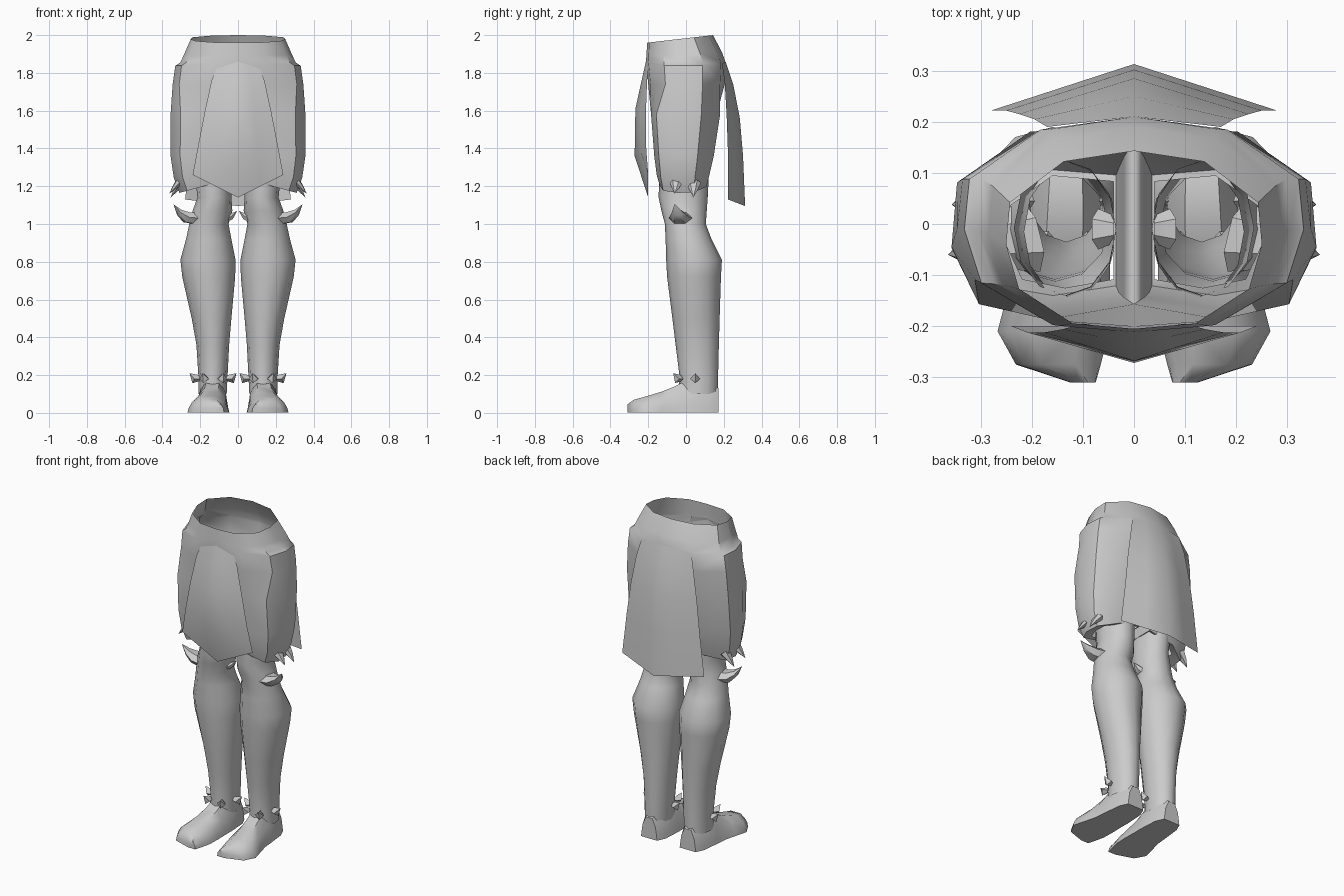
import bpy, bmesh, math
from mathutils import Vector

cube = bpy.data.objects.get("Cube")
if cube:
    bpy.data.objects.remove(cube, do_unlink=True)

GREY = (0.6, 0.6, 0.6, 1.0)
mat = bpy.data.materials.new("plain grey")
mat.use_nodes = True
mat.diffuse_color = GREY
mat.node_tree.nodes["Principled BSDF"].inputs["Base Color"].default_value = GREY


def finish(name, bm, angle=40):
    """Turn a left-hand half into a mirrored, shaded object."""
    bmesh.ops.recalc_face_normals(bm, faces=bm.faces)
    me = bpy.data.meshes.new(name)
    bm.to_mesh(me)
    bm.free()
    ob = bpy.data.objects.new(name, me)
    bpy.context.collection.objects.link(ob)
    me.materials.append(mat)
    bpy.ops.object.select_all(action='DESELECT')
    ob.select_set(True)
    bpy.context.view_layer.objects.active = ob
    bpy.ops.object.shade_smooth_by_angle(angle=math.radians(angle))
    mod = ob.modifiers.new("Mirror", 'MIRROR')
    mod.merge_threshold = 0.0005
    return ob


def bridge(bm, a, b, closed=True):
    n = len(a)
    for i in range(n if closed else n - 1):
        j = (i + 1) % n
        bm.faces.new((a[i], a[j], b[j], b[i]))


def loft(bm, rings, closed=True, caps=(False, False)):
    rows = [[bm.verts.new(p) for p in r] for r in rings]
    for a, b in zip(rows, rows[1:]):
        bridge(bm, a, b, closed)
    if caps[0]:
        bm.faces.new(rows[0])
    if caps[1]:
        bm.faces.new(rows[-1])
    return rows


def spike(bm, path, radii, sides=6, flat=1.0):
    """Tapered thorn along a path, ending in a point."""
    axis = (Vector(path[-1]) - Vector(path[0])).normalized()
    side = axis.cross(Vector((0, 0, 1))).normalized()
    up = side.cross(axis)
    rings = []
    for p, r in zip(path, radii):
        rings.append([Vector(p) + r * (side * math.cos(t) + up * flat * math.sin(t))
                      for t in (2 * math.pi * k / sides for k in range(sides))])
    rows = loft(bm, rings, caps=(True, False))
    tip = bm.verts.new(path[-1])
    last = rows[-1]
    for i in range(sides):
        bm.faces.new((last[i], last[(i + 1) % sides], tip))


# Hips and shorts: open half rings above the crotch, closed legs below
HIP = [(0, -1), (.48, -.94), (.9, -.55), (1, -.05), (.97, .42), (.55, .88), (0, 1)]
LEG = [(0, -.85), (.45, -1), (.85, -.85), (1, -.25), (.97, .42), (.57, .95), (0, .85),
       (0, .45), (0, 0), (0, -.45)]


def ring(shape, z, x0, x1, y0, y1, slope=0.0, tilt=0.0):
    return [(x0 + u * (x1 - x0), (y0 + y1) / 2 + v * (y1 - y0) / 2,
             z + slope * v + tilt * u) for u, v in shape]


bm = bmesh.new()
hips = loft(bm, [
    ring(HIP, 1.98, 0, .25, -.205, .143, .02),
    ring(HIP, 1.90, 0, .285, -.21, .19, .01),
    ring(HIP, 1.855, 0, .305, -.212, .21),
    ring(HIP, 1.838, 0, .332, -.21, .21),
    ring(HIP, 1.74, 0, .346, -.2, .205)], closed=False)
legs = loft(bm, [
    ring(LEG, 1.58, 0, .357, -.185, .19),
    ring(LEG, 1.36, .02, .357, -.168, .155),
    ring(LEG, 1.27, .03, .34, -.155, .13, tilt=-.025),
    ring(LEG, 1.24, .035, .31, -.14, .115, tilt=-.075),
    ring(LEG, 1.24, .04, .25, -.125, .1, tilt=-.05)])
bridge(bm, hips[-1], legs[0][:7], closed=False)
finish("hips_and_shorts", bm)

# Lower legs: (height, inner x, outer x, front y, back y)
bm = bmesh.new()
rings = []
for z, x0, x1, y0, y1 in [
        (1.34, .035, .235, -.14, .125), (1.14, .035, .215, -.145, .115),
        (1.07, .03, .24, -.13, .11), (1.0, .05, .258, -.112, .105),
        (.92, .035, .275, -.108, .135), (.81, .013, .305, -.105, .19),
        (.72, .015, .295, -.1, .185), (.5, .035, .245, -.072, .178),
        (.36, .047, .22, -.055, .174), (.2, .055, .21, -.035, .17),
        (.1, .06, .21, -.04, .168)]:
    rings.append([((x0 + x1) / 2 + (x1 - x0) / 2 * math.cos(t),
                   (y0 + y1) / 2 + (y1 - y0) / 2 * math.sin(t), z)
                  for t in (2 * math.pi * k / 12 for k in range(12))])
loft(bm, rings)
finish("lower_legs", bm, 50)

# Feet: (y, centre x, half width, top height)
bm = bmesh.new()
sections = []
for y, cx, hw, top in [(.172, .132, .055, .13), (.12, .132, .078, .17),
                       (.0, .135, .088, .17), (-.06, .138, .09, .14),
                       (-.13, .146, .1, .112), (-.21, .158, .109, .088),
                       (-.275, .148, .083, .07), (-.31, .1, .025, .045)]:
    sections.append([(cx + hw * u, y, z) for u, z in [
        (-1, .003), (-.95, .025), (-.8, top * .62), (-.4, top),
        (.4, top), (.8, top * .62), (.95, .025), (1, .003)]])
loft(bm, sections, caps=(True, True))
finish("feet", bm, 45)


# Hanging cloths: (edge x, edge y, edge z, centre y, centre z)
def cloth(name, rows):
    bm = bmesh.new()
    loft(bm, [[(0, yc, zc), (xe / 2, (yc + ye) / 2, (zc + ze) / 2), (xe, ye, ze)]
              for xe, ye, ze, yc, zc in rows], closed=False)
    finish(name, bm)


cloth("front_cloth", [
    (.10, -.195, 1.86, -.21, 1.87), (.14, -.206, 1.76, -.235, 1.76),
    (.175, -.212, 1.60, -.268, 1.61), (.21, -.212, 1.42, -.272, 1.36),
    (.24, -.2, 1.26, -.2, 1.14)])
cloth("back_cloth", [
    (.17, .19, 1.85, .21, 1.86), (.195, .205, 1.75, .25, 1.74),
    (.225, .215, 1.58, .285, 1.56), (.25, .222, 1.38, .302, 1.36),
    (.28, .222, 1.13, .313, 1.095)])

# Thorns on the hem of the shorts
bm = bmesh.new()
spike(bm, [(.30, -.05, 1.235), (.335, -.055, 1.195), (.364, -.06, 1.16)], (.04, .022), flat=.6)
spike(bm, [(.295, .04, 1.22), (.33, .04, 1.18), (.357, .038, 1.14)], (.04, .022), flat=.6)
finish("hem_thorns", bm)

# Upturned knee thorns, outside and inside
bm = bmesh.new()
spike(bm, [(.2, -.025, 1.03), (.27, -.035, 1.035), (.31, -.045, 1.06), (.342, -.06, 1.105)],
      (.07, .055, .032), flat=.6)
spike(bm, [(.07, -.01, 1.03), (.035, -.01, 1.04), (.004, -.01, 1.07)], (.04, .025), flat=.7)
finish("knee_thorns", bm)

# Ring of small thorns around each ankle
bm = bmesh.new()
for a, b in [((.2, .045), (.257, .05)), ((.17, -.02), (.188, -.068)),
             ((.09, -.02), (.076, -.068)), ((.062, .045), (.008, .05))]:
    m = [(p + q) / 2 for p, q in zip(a, b)]
    spike(bm, [(*a, .178), (*m, .18), (*b, .21)], (.012, .026), sides=4)
finish("ankle_thorns", bm, 20)
